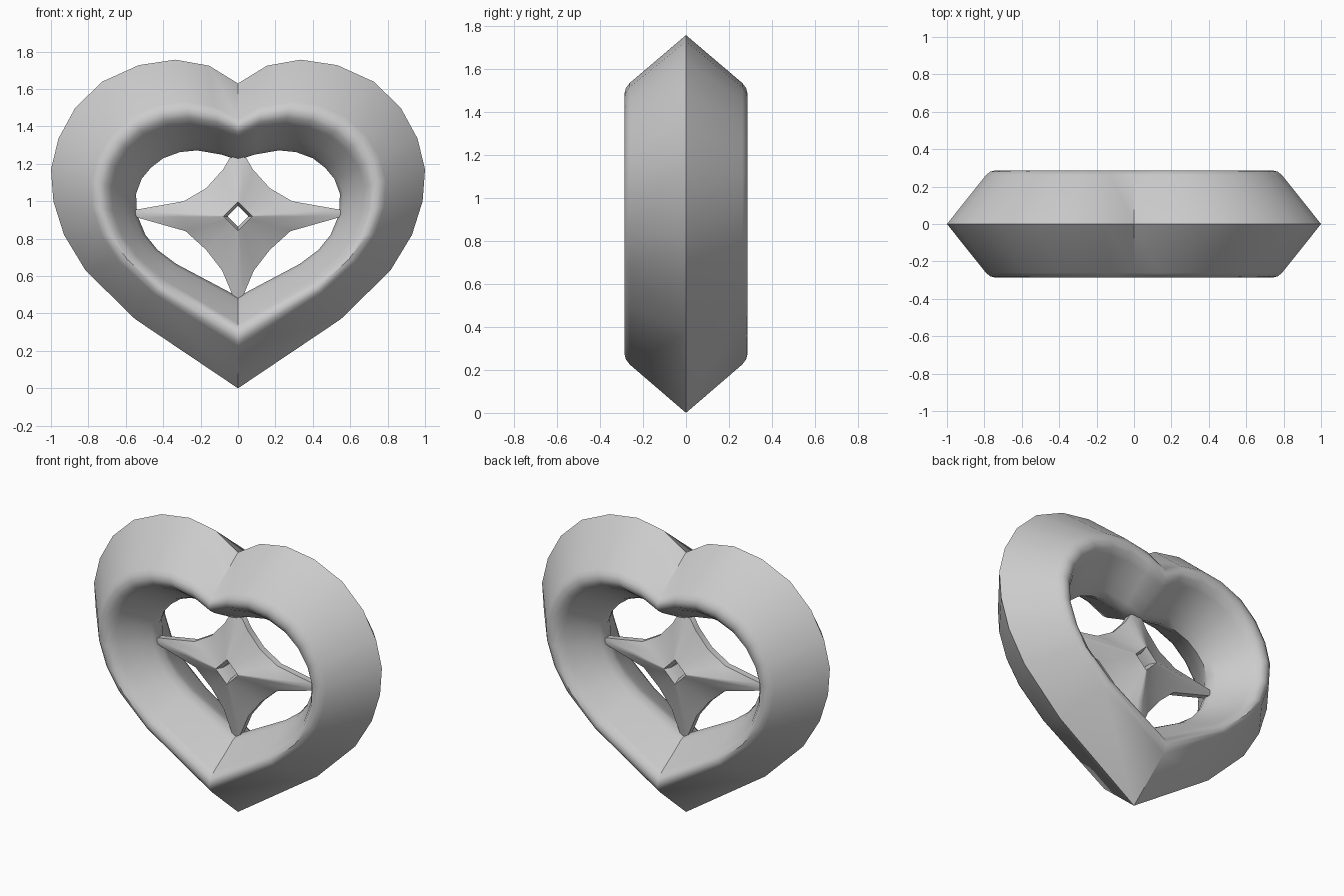
import bpy, bmesh, math

if "Cube" in bpy.data.objects:
    bpy.data.objects.remove(bpy.data.objects["Cube"])

stone = bpy.data.materials.new("light_grey")
stone.diffuse_color = (0.6, 0.6, 0.6, 1)
stone.use_nodes = True
stone.node_tree.nodes["Principled BSDF"].inputs["Base Color"].default_value = stone.diffuse_color


def mirror_loop(half):
    """Right half outline (top to bottom) -> full closed outline."""
    return half + [(-x, z) for x, z in reversed(half[1:-1])]


def ring_solid(name, rings, angle):
    """Skin a closed series of closed loops of 3D points."""
    bm = bmesh.new()
    rows = [[bm.verts.new(p) for p in ring] for ring in rings]
    m, n = len(rows), len(rows[0])
    for i in range(m):
        a, b = rows[i], rows[(i + 1) % m]
        for j in range(n):
            k = (j + 1) % n
            bm.faces.new((a[j], a[k], b[k], b[j]))
    bmesh.ops.recalc_face_normals(bm, faces=bm.faces)
    mesh = bpy.data.meshes.new(name)
    bm.to_mesh(mesh)
    bm.free()
    mesh.materials.append(stone)
    obj = bpy.data.objects.new(name, mesh)
    bpy.context.collection.objects.link(obj)
    bpy.ops.object.select_all(action='DESELECT')
    obj.select_set(True)
    bpy.context.view_layer.objects.active = obj
    bpy.ops.object.shade_smooth_by_angle(angle=math.radians(angle))
    return obj


def blend(outer, inner, section):
    """Loops between two outlines; section holds (fraction inward, y)."""
    return [[(a[0] + (b[0] - a[0]) * t, y, a[1] + (b[1] - a[1]) * t)
             for a, b in zip(outer, inner)] for t, y in section]


def both_sides(front):
    """Mirror a section that starts and ends at y = 0."""
    return front + [(t, -y) for t, y in reversed(front[1:-1])]


# Heart frame: pointed outer edge, rounded crest, sloping inner wall
heart_out = mirror_loop([(0, 1.63), (.155, 1.725), (.335, 1.757), (.53, 1.728),
                         (.725, 1.64), (.87, 1.5), (.96, 1.335), (1, 1.17),
                         (.987, 1.0), (.93, .82), (.815, .63), (.55, .37), (0, 0)])
heart_in = mirror_loop([(0, 1.22), (.09, 1.25), (.22, 1.272), (.31, 1.263),
                        (.40, 1.23), (.465, 1.18), (.515, 1.12), (.545, 1.04),
                        (.54, .93), (.495, .82), (.43, .74), (.33, .665), (0, .49)])
heart_section = both_sides([(0, 0), (.46, -.262), (.51, -.28), (.57, -.287),
                            (.64, -.275), (.71, -.235), (.86, -.12), (.96, -.05), (1, 0)])
ring_solid("heart_frame", blend(heart_out, heart_in, heart_section), 42)

# Four-pointed star with a diamond hole, its tips meeting the frame
CZ = .92
star_out = mirror_loop([(0, 1.25), (.045, 1.23), (.08, 1.17), (.17, 1.07), (.29, 1.0),
                        (.545, .955), (.56, .935), (.545, .915), (.28, .84),
                        (.17, .74), (.085, .63), (.03, .5), (0, .48)])


def diamond(r):
    pts = []
    for x, z in star_out:
        s = r / (abs(x) + abs(z - CZ))
        pts.append((x * s, CZ + (z - CZ) * s))
    return pts


rim, hole = diamond(.078), diamond(.055)
front = [(0, -.02), (.5, -.06), (1, -.11)]
back = [(t, -y) for t, y in reversed(front)]
rings = blend(star_out, rim, front) + blend(hole, hole, [(0, -.07), (0, .07)]) \
    + blend(star_out, rim, back)
ring_solid("star", rings, 50)
